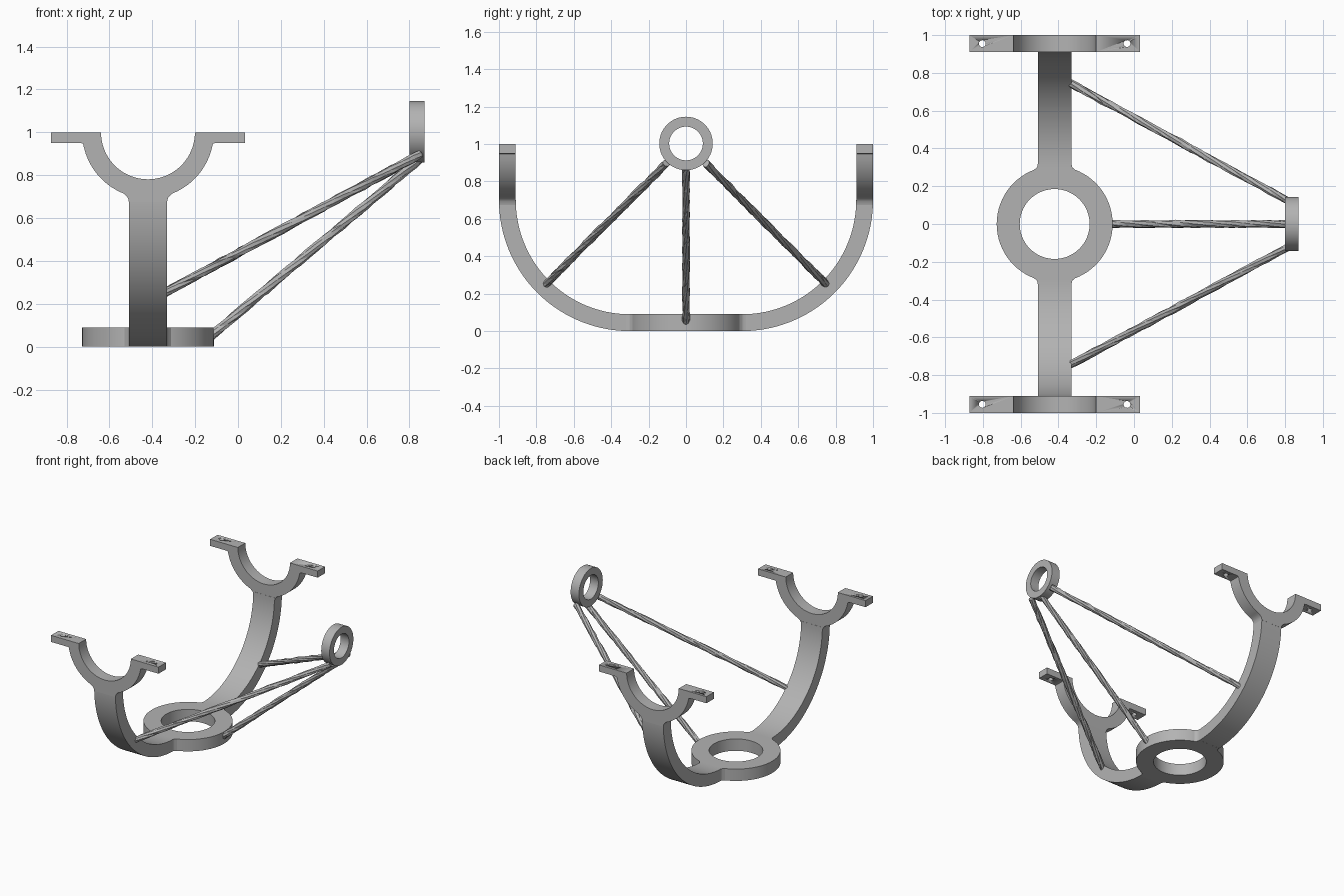
import bpy, bmesh, math, random
from mathutils import Vector, Matrix

if "Cube" in bpy.data.objects:
    bpy.data.objects.remove(bpy.data.objects["Cube"])

random.seed(4)
CX = -0.42          # centre line of the cradle
HALF_W = 0.089      # half width of the arms
grey = bpy.data.materials.new("plain grey")
grey.diffuse_color = (0.45, 0.45, 0.45, 1)
grey.use_nodes = True
grey.node_tree.nodes["Principled BSDF"].inputs["Base Color"].default_value = grey.diffuse_color


def finish(name, bm, smooth=True):
    bmesh.ops.recalc_face_normals(bm, faces=bm.faces[:])
    me = bpy.data.meshes.new(name)
    bm.to_mesh(me)
    bm.free()
    me.materials.append(grey)
    ob = bpy.data.objects.new(name, me)
    bpy.context.collection.objects.link(ob)
    if smooth:
        bpy.ops.object.select_all(action='DESELECT')
        ob.select_set(True)
        bpy.context.view_layer.objects.active = ob
        bpy.ops.object.shade_smooth_by_angle(angle=math.radians(30))
    return ob


def extrude(name, points, offset):
    """Closed outline of 3D points pushed along offset."""
    bm = bmesh.new()
    f = bm.faces.new([bm.verts.new(p) for p in points])
    r = bmesh.ops.extrude_face_region(bm, geom=[f])
    top = [v for v in r["geom"] if isinstance(v, bmesh.types.BMVert)]
    bmesh.ops.translate(bm, verts=top, vec=offset)
    return finish(name, bm)


def ring(name, r_out, r_in, h, matrix, n=72):
    bm = bmesh.new()
    prof = [(r_in, 0), (r_out, 0), (r_out, h), (r_in, h)]
    loops = []
    for i in range(n):
        a = 2 * math.pi * i / n
        loops.append([bm.verts.new((r * math.cos(a), r * math.sin(a), z)) for r, z in prof])
    for i in range(n):
        p, q = loops[i], loops[(i + 1) % n]
        for k in range(4):
            bm.faces.new((p[k], q[k], q[(k + 1) % 4], p[(k + 1) % 4]))
    bm.transform(matrix)
    return finish(name, bm)


def arc(r, a0, a1, n):
    return [(r * math.cos(math.radians(a0 + (a1 - a0) * i / n)),
             r * math.sin(math.radians(a0 + (a1 - a0) * i / n))) for i in range(n + 1)]


def strut(name, a, b, radius=0.021, sides=8, steps=26):
    """Rough twisted rod with uneven facets."""
    a, b = Vector(a), Vector(b)
    d = b - a
    q = d.to_track_quat('Z', 'Y')
    bm = bmesh.new()
    rows = []
    for i in range(steps + 1):
        t = i / steps
        row = []
        for k in range(sides):
            ang = 2 * math.pi * k / sides + t * 5
            r = radius * random.uniform(0.85, 1.12)
            jit = random.uniform(-0.3, 0.3) * d.length / steps if 0 < i < steps else 0
            p = q @ Vector((r * math.cos(ang), r * math.sin(ang), jit))
            row.append(bm.verts.new(a + d * t + p))
        rows.append(row)
    for p, s in zip(rows, rows[1:]):
        for k in range(sides):
            j = (k + 1) % sides
            bm.faces.new((p[k], p[j], s[j]))
            bm.faces.new((p[k], s[j], s[k]))
    bm.faces.new(rows[0])
    bm.faces.new(rows[-1])
    return finish(name, bm, smooth=False)


# Base ring and upright eye ring
ring("base_ring", 0.307, 0.185, 0.09, Matrix.Translation((CX, 0, 0)))
ring("eye_ring", 0.143, 0.09, 0.07,
     Matrix.Translation((0.80, 0, 1.003)) @ Matrix.Rotation(math.pi / 2, 4, 'Y'))

# Saddle outline (x, z): tabs, half-round seat, and a flared neck
right = [(0.452, 1.0), (0.452, 0.95), (0.312, 0.95), (0.303, 0.947)]
right += [(x, 1 + z) for x, z in arc(0.307, -13, -68, 18)]
right += [(0.101, 0.704), (0.093, 0.693), (HALF_W, 0.675)]
left = [(-x, z) for x, z in reversed(right)]
seat = [(x, 1 + z) for x, z in arc(0.219, 180, 360, 40)]
saddle = right + left + seat

for s, side in ((-1, "front"), (1, "back")):
    # Curved arm
    outer = [(0.3 + y, 0.7 + z) for y, z in arc(0.7, -90, 0, 36)]
    inner = [(0.3 + y, 0.7 + z) for y, z in arc(0.61, 0, -90, 36)]
    outline = [(0.275, 0)] + outer + inner + [(0.275, 0.09)]
    extrude(side + "_arm", [(CX - HALF_W, s * y, z) for y, z in outline], (2 * HALF_W, 0, 0))
    # Fillet plate where the arm meets the base ring
    half = [(0.115, 0.275), (0.108, 0.288), (0.096, 0.297), (0.091, 0.307), (HALF_W, 0.322)]
    neck = half + [(-x, y) for x, y in reversed(half)]
    extrude(side + "_neck", [(CX + x, s * y, 0.0) for x, y in neck], (0, 0, 0.09))
    # Saddle with a bolt hole through each tab
    sad = extrude(side + "_saddle", [(CX + x, s * 0.911, z) for x, z in saddle],
                  (0, s * 0.089, 0))
    bm = bmesh.new()
    for hx in (-0.383, 0.383):
        bmesh.ops.create_cone(bm, cap_ends=True, segments=20, radius1=0.018, radius2=0.018,
                              depth=0.2, matrix=Matrix.Translation((CX + hx, s * 0.955, 0.98)))
    cutter = finish(side + "_hole_cutter", bm)
    cutter.hide_render = True
    cutter.hide_set(True)
    mod = sad.modifiers.new("bolt holes", 'BOOLEAN')
    mod.operation = 'DIFFERENCE'
    mod.object = cutter
    # Side strut
    strut(side + "_strut", (-0.345, s * 0.75, 0.25), (0.85, s * 0.105, 0.897))

# Middle strut
strut("middle_strut", (-0.125, 0, 0.05), (0.855, 0, 0.882))
